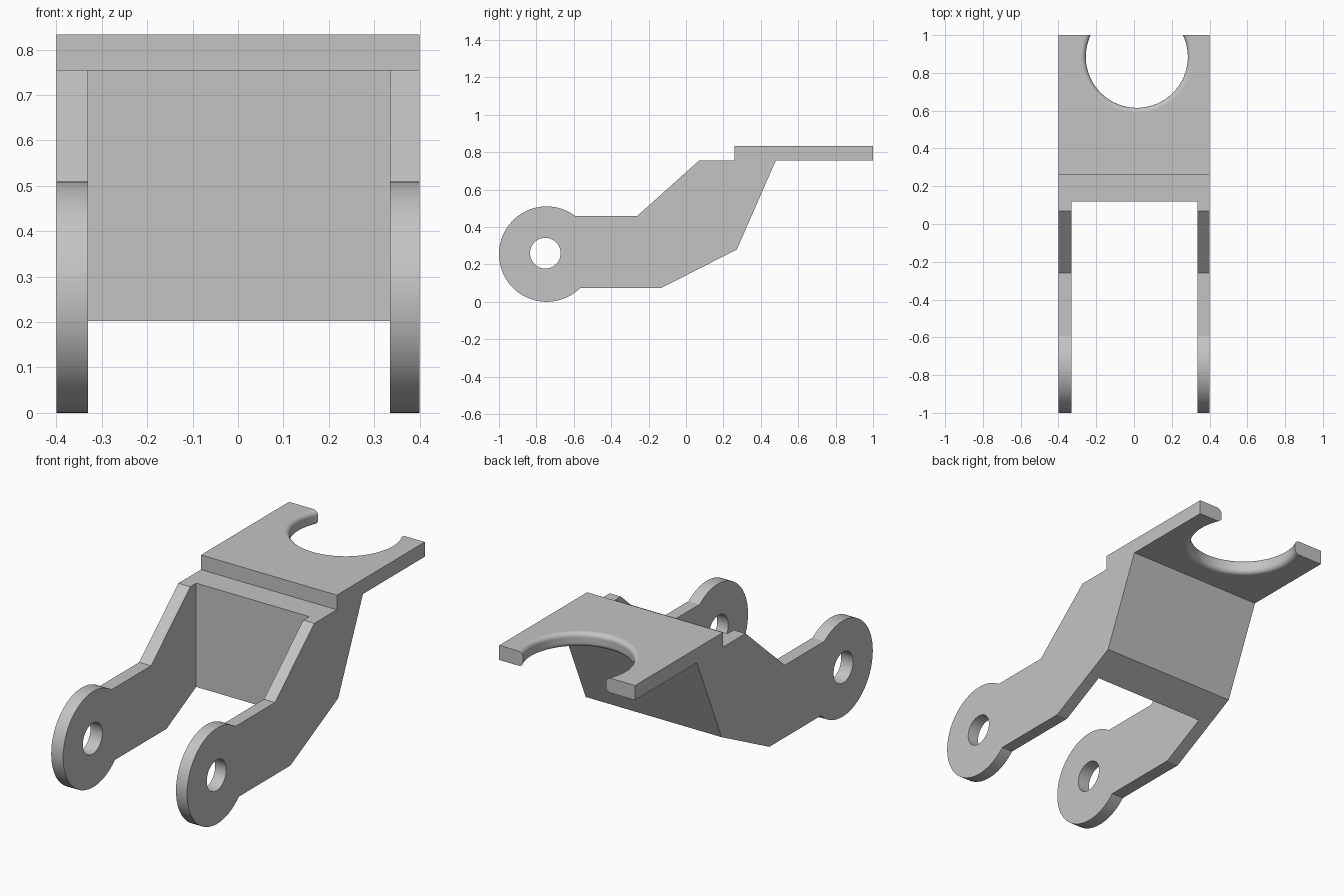
import bpy, bmesh, math
from math import sin, cos, pi
from mathutils import Matrix

cube = bpy.data.objects.get("Cube")
if cube:
    bpy.data.objects.remove(cube, do_unlink=True)

grey = bpy.data.materials.new("plain grey")
grey.use_nodes = True
grey.diffuse_color = (0.55, 0.55, 0.55, 1)
grey.node_tree.nodes["Principled BSDF"].inputs["Base Color"].default_value = (0.55, 0.55, 0.55, 1)


def finish(name, bm):
    bmesh.ops.recalc_face_normals(bm, faces=bm.faces)
    mesh = bpy.data.meshes.new(name)
    bm.to_mesh(mesh)
    bm.free()
    mesh.materials.append(grey)
    obj = bpy.data.objects.new(name, mesh)
    bpy.context.collection.objects.link(obj)
    return obj


def box(name, x0, x1, y0, y1, z0, z1):
    bm = bmesh.new()
    bmesh.ops.create_cube(bm, size=1)
    for v in bm.verts:
        v.co = ((x0 + x1) / 2 + v.co.x * (x1 - x0),
                (y0 + y1) / 2 + v.co.y * (y1 - y0),
                (z0 + z1) / 2 + v.co.z * (z1 - z0))
    return finish(name, bm)


def side_prism(name, points, x0, x1):
    """Extrude a (y, z) outline along x."""
    bm = bmesh.new()
    face = bm.faces.new([bm.verts.new((x0, y, z)) for y, z in points])
    grown = bmesh.ops.extrude_face_region(bm, geom=[face])["geom"]
    moved = [g for g in grown if isinstance(g, bmesh.types.BMVert)]
    bmesh.ops.translate(bm, vec=(x1 - x0, 0, 0), verts=moved)
    return finish(name, bm)


def lathe(name, profile, center, steps=96):
    """Turn an (r, z) profile around a vertical axis, with flat caps."""
    bm = bmesh.new()
    rings = [[bm.verts.new((center[0] + r * cos(2 * pi * i / steps),
                            center[1] + r * sin(2 * pi * i / steps), z))
              for i in range(steps)] for r, z in profile]
    for a, b in zip(rings, rings[1:]):
        for i in range(steps):
            j = (i + 1) % steps
            bm.faces.new((a[i], a[j], b[j], b[i]))
    bm.faces.new(rings[0])
    bm.faces.new(rings[-1])
    return finish(name, bm)


def cut(obj, cutter):
    cutter.hide_render = True
    mod = obj.modifiers.new("cut", 'BOOLEAN')
    mod.operation = 'DIFFERENCE'
    mod.solver = 'EXACT'
    mod.object = cutter
    bpy.context.view_layer.objects.active = obj
    bpy.ops.object.modifier_apply(modifier=mod.name)
    bpy.data.objects.remove(cutter, do_unlink=True)


def smooth(obj):
    bpy.ops.object.select_all(action='DESELECT')
    obj.select_set(True)
    bpy.context.view_layer.objects.active = obj
    bpy.ops.object.shade_smooth_by_angle(angle=math.radians(20))
    mod = obj.modifiers.new("even normals", 'WEIGHTED_NORMAL')
    mod.keep_sharp = True


# Bracket body: round eyes running into cranked arms and a solid web
eye_y, eye_z, eye_r = -0.745, 0.255, 0.255
low, high, top = 0.075, 0.46, 0.755
start = math.asin((high - eye_z) / eye_r)
end = 2 * pi + math.asin((low - eye_z) / eye_r)
outline = [(eye_y + eye_r * cos(start + (end - start) * i / 72),
            eye_z + eye_r * sin(start + (end - start) * i / 72)) for i in range(73)]
outline += [(-0.13, low), (0.272, 0.28), (0.48, top), (0.07, top), (-0.26, high)]
bracket = side_prism("bracket_arms_and_web", outline, -0.4, 0.4)

# Slot between the arms, then the pin hole through both eyes
cut(bracket, box("slot_cutter", -0.33, 0.335, -1.2, 0.12, -0.2, 1.2))
hole = [(-0.752 + 0.082 * cos(2 * pi * i / 48), 0.26 + 0.082 * sin(2 * pi * i / 48))
        for i in range(48)]
cut(bracket, side_prism("pin_hole_cutter", hole, -0.6, 0.6))
smooth(bracket)

# Top plate with an open round notch whose rim is rounded above and below
z0, z1, notch_r, fillet = top, 0.833, 0.27, 0.025
plate = box("top_plate", -0.4, 0.4, 0.26, 1.0, z0, z1)
arc = [pi / 2 * i / 8 for i in range(9)]
profile = [(notch_r + fillet, z0 - 0.1)]
profile += [(notch_r + fillet - fillet * sin(a), z0 + fillet - fillet * cos(a)) for a in arc]
profile += [(notch_r + fillet - fillet * cos(a), z1 - fillet + fillet * sin(a)) for a in arc]
profile += [(notch_r + fillet, z1 + 0.1)]
cut(plate, lathe("notch_cutter", profile, (0.015, 0.885)))
smooth(plate)
